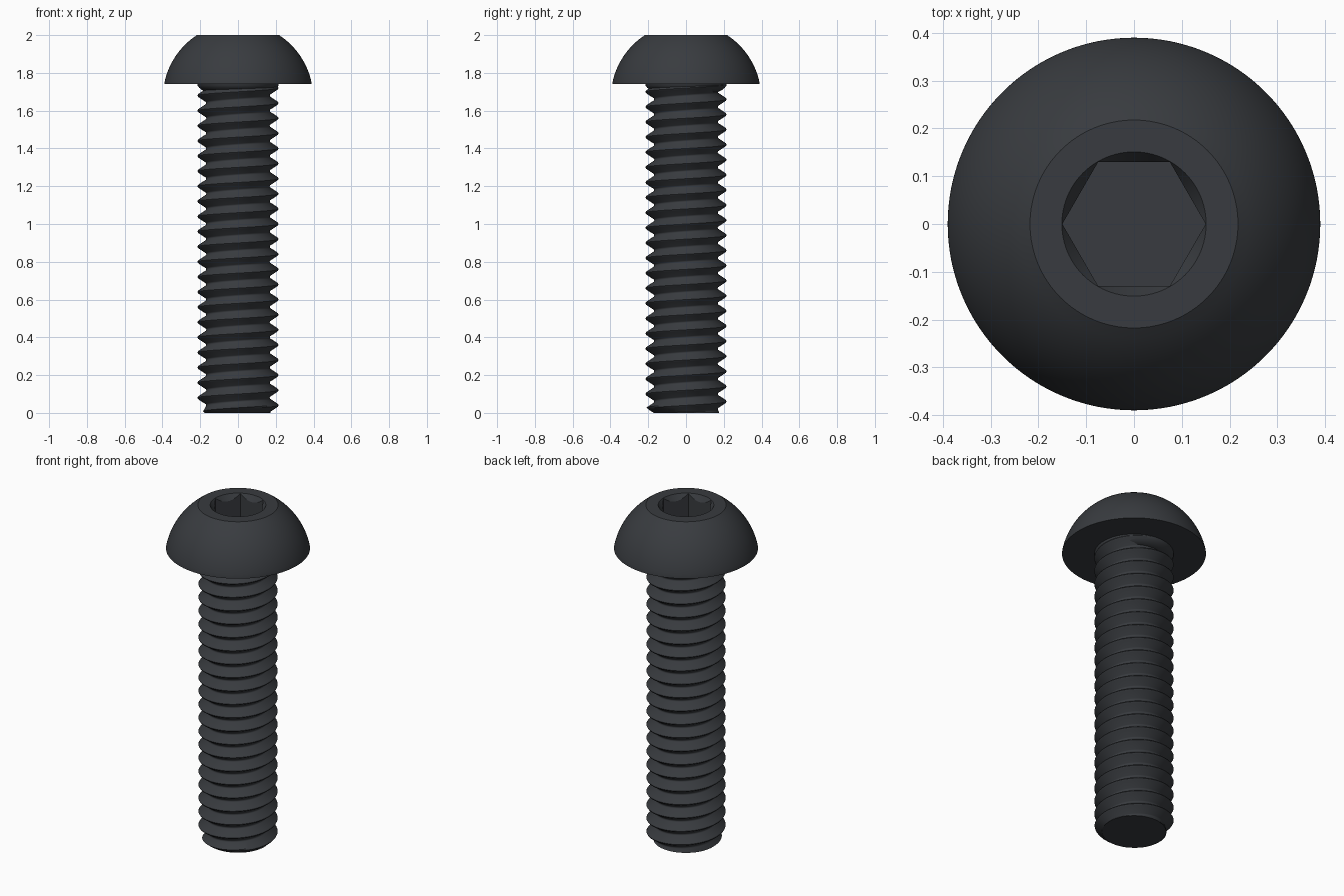
import bpy, bmesh
from math import cos, sin, pi, radians, sqrt

if "Cube" in bpy.data.objects:
    bpy.data.objects.remove(bpy.data.objects["Cube"])

steel = bpy.data.materials.new("dark_steel")
steel.diffuse_color = (0.040, 0.044, 0.050, 1)
steel.use_nodes = True
steel.node_tree.nodes["Principled BSDF"].inputs["Base Color"].default_value = steel.diffuse_color


def make_object(name, bm):
    bmesh.ops.remove_doubles(bm, verts=bm.verts, dist=1e-5)
    bmesh.ops.recalc_face_normals(bm, faces=bm.faces)
    mesh = bpy.data.meshes.new(name)
    bm.to_mesh(mesh)
    bm.free()
    ob = bpy.data.objects.new(name, mesh)
    bpy.context.collection.objects.link(ob)
    mesh.materials.append(steel)
    return ob


def lathe(name, profile, n=96):
    """Closed solid turned from (radius, z) points, capped at both ends."""
    bm = bmesh.new()
    rings = [[bm.verts.new((r * cos(2 * pi * i / n), r * sin(2 * pi * i / n), z))
              for i in range(n)] for r, z in profile]
    for a, b in zip(rings, rings[1:]):
        for i in range(n):
            j = (i + 1) % n
            bm.faces.new((a[i], a[j], b[j], b[i]))
    bm.faces.new(rings[0][::-1])
    bm.faces.new(rings[-1])
    return make_object(name, bm)


def smooth(ob, angle):
    bpy.ops.object.select_all(action='DESELECT')
    ob.select_set(True)
    bpy.context.view_layer.objects.active = ob
    bpy.ops.object.shade_smooth_by_angle(angle=radians(angle))


def cut(ob, cutter):
    cutter.hide_render = True
    mod = ob.modifiers.new("cut", 'BOOLEAN')
    mod.operation = 'DIFFERENCE'
    mod.solver = 'EXACT'
    mod.object = cutter
    bpy.context.view_layer.objects.active = ob
    bpy.ops.object.modifier_apply(modifier=mod.name)
    bpy.data.objects.remove(cutter)


# Domed head: arc of a sphere with a flat top
HEAD_Z, TOP = 1.74, 2.0
centre, radius = 1.667, 0.3978
dome = []
for i in range(17):
    z = HEAD_Z + 0.008 + (TOP - HEAD_Z - 0.008) * i / 16
    dome.append((sqrt(radius ** 2 - (z - centre) ** 2), z))
head = lathe("button_head", [(0.390, HEAD_Z)] + dome, 128)

# Hex socket with a conical lead-in
cut(head, lathe("socket_cutter", [(0.150, 1.85), (0.150, 2.1)], 6))
cut(head, lathe("lead_in_cutter", [(0.120, 1.95), (0.151, 2.0), (0.1634, 2.02)], 96))
smooth(head, 30)

# Fillet collar under the head
smooth(lathe("neck_fillet", [(0.172, 1.70), (0.195, 1.712), (0.206, 1.722),
                             (0.214, 1.733), (0.218, 1.76)]), 40)

# Threaded shank: thread profile swept up a right-handed helix
PITCH, STEPS, TURNS = 0.08, 64, 24
thread = [(-PITCH / 2, 0.168), (-0.034, 0.170), (-0.007, 0.211), (0, 0.215),
          (0.007, 0.211), (0.034, 0.170), (PITCH / 2, 0.168)]
bm = bmesh.new()
previous = None
for i in range(STEPS * TURNS + 1):
    a = 2 * pi * i / STEPS
    row = []
    for dz, r in thread:
        z = min(max(0.12 + PITCH * (i / STEPS - 3) + dz, 0), 1.76)
        r = min(r, 0.176 + z * 1.2)          # chamfered tip
        row.append(bm.verts.new((r * cos(a), r * sin(a), z)))
    if previous:
        for k in range(len(thread) - 1):
            bm.faces.new((previous[k], row[k], row[k + 1], previous[k + 1]))
    previous = row
bmesh.ops.remove_doubles(bm, verts=bm.verts, dist=1e-5)
bmesh.ops.dissolve_degenerate(bm, edges=bm.edges, dist=1e-5)
# Drop faces squashed flat beyond the ends
flat = [f for f in bm.faces if all(v.co.z < 1e-6 for v in f.verts)
        or all(v.co.z > 1.7599 for v in f.verts)]
bmesh.ops.delete(bm, geom=flat, context='FACES')
smooth(make_object("threaded_shank", bm), 40)

# Solid core closing the flat end
smooth(lathe("shank_core", [(0.174, 0), (0.167, 0.008), (0.167, 1.75)]), 30)
